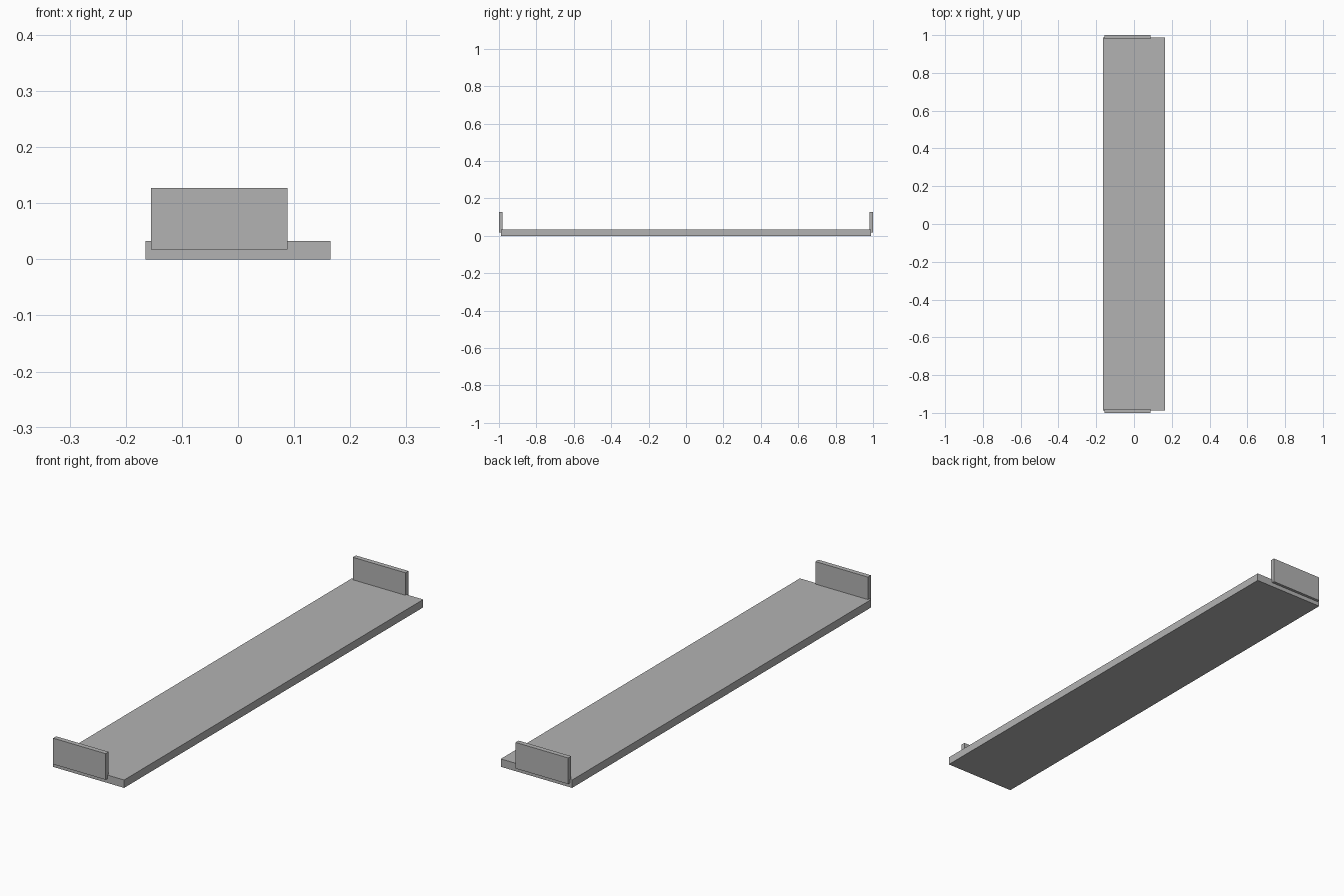
import bpy

# Remove the default cube
cube = bpy.data.objects.get("Cube")
if cube:
    bpy.data.objects.remove(cube, do_unlink=True)

# Single grey material
GREY = (0.45, 0.45, 0.45, 1.0)
grey = bpy.data.materials.new("plain_grey")
grey.use_nodes = True
grey.diffuse_color = GREY
for node in grey.node_tree.nodes:
    if node.type == "BSDF_PRINCIPLED":
        node.inputs["Base Color"].default_value = GREY


def box(name, low, high):
    """Add a box between two opposite corners."""
    center = [(a + b) / 2 for a, b in zip(low, high)]
    size = [b - a for a, b in zip(low, high)]
    bpy.ops.mesh.primitive_cube_add(size=1, location=center)
    obj = bpy.context.object
    obj.name = name
    obj.scale = size
    bpy.ops.object.transform_apply(location=False, rotation=False, scale=True)
    obj.data.materials.append(grey)
    return obj


# Long flat board
box("board", (-0.165, -0.988, 0), (0.165, 0.988, 0.033))

# Upright plates let into each end, set off towards the right
for name, near, far in (("front_end_plate", -1, -0.98), ("back_end_plate", 0.98, 1)):
    box(name, (-0.155, near, 0.018), (0.088, far, 0.127))
